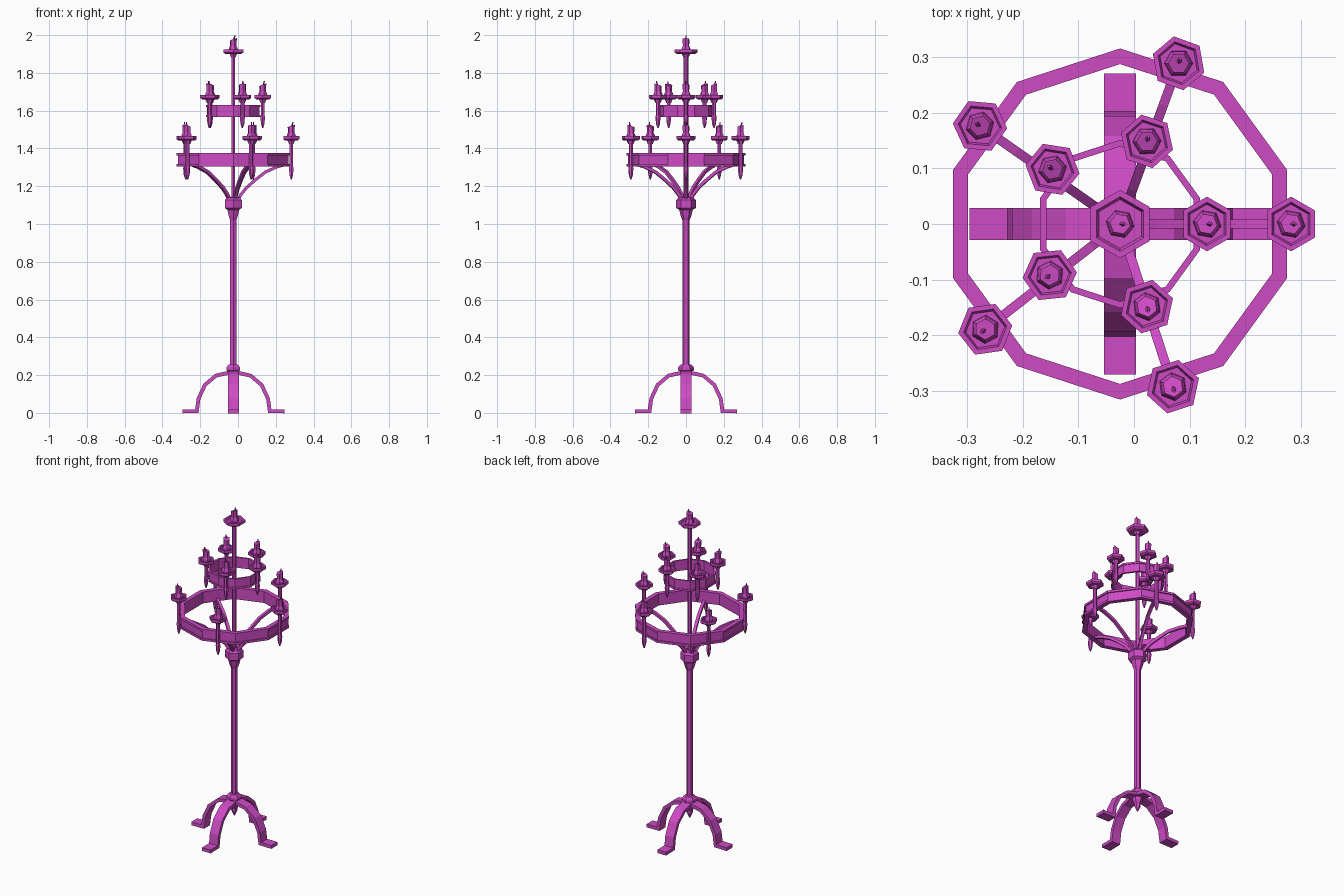
import bpy, bmesh, math
from math import radians, sin, cos, pi
from mathutils import Vector, Matrix

cube = bpy.data.objects.get("Cube")
if cube:
    bpy.data.objects.remove(cube, do_unlink=True)

AXIS_X = -0.025
mat = bpy.data.materials.new("magenta metal")
mat.use_nodes = True
COLOUR = (0.62, 0.07, 0.56, 1)
mat.diffuse_color = COLOUR
mat.node_tree.nodes["Principled BSDF"].inputs["Base Color"].default_value = COLOUR


def finish(bm, name, matrix):
    """Turn a bmesh into a flat shaded object placed by matrix about the stand axis."""
    bmesh.ops.recalc_face_normals(bm, faces=bm.faces)
    mesh = bpy.data.meshes.new(name)
    bm.to_mesh(mesh)
    bm.free()
    mesh.materials.append(mat)
    ob = bpy.data.objects.new(name, mesh)
    bpy.context.collection.objects.link(ob)
    ob.matrix_world = Matrix.Translation((AXIS_X, 0, 0)) @ matrix
    return ob


def lathe(name, profile, matrix=Matrix(), sides=6, closed=False, slant=0.0):
    """Revolve (radius, z) points, with a corner on the y axis; slant tilts the last ring."""
    bm = bmesh.new()
    rings = []
    for i, (r, z) in enumerate(profile):
        ring = []
        for k in range(sides):
            a = pi / 2 + 2 * pi * k / sides
            tilt = slant * r * cos(a + 0.5) if i == len(profile) - 1 else 0
            ring.append(bm.verts.new((r * cos(a), r * sin(a), z + tilt)))
        rings.append(ring)
    pairs = list(zip(rings, rings[1:]))
    if closed:
        pairs.append((rings[-1], rings[0]))
    for lo, hi in pairs:
        for k in range(sides):
            n = (k + 1) % sides
            bm.faces.new((lo[k], lo[n], hi[n], hi[k]))
    if not closed:
        bm.faces.new(rings[0])
        bm.faces.new(rings[-1])
    return finish(bm, name, matrix)


def bar(name, path, width, thick, matrix):
    """Sweep a rectangular section along a path of (radius, z) points."""
    bm = bmesh.new()
    pts = [Vector(p) for p in path]
    rings = []
    for i, p in enumerate(pts):
        before = (p - pts[i - 1]).normalized() if i else None
        after = (pts[i + 1] - p).normalized() if i < len(pts) - 1 else None
        d = ((before or after) + (after or before)).normalized()
        mitre = 1 / max(0.6, d.dot(after or before))
        n = Vector((-d.y, d.x)) * thick / 2 * mitre
        corners = ((p + n, -1), (p + n, 1), (p - n, 1), (p - n, -1))
        rings.append([bm.verts.new((q.x, s * width / 2, q.y)) for q, s in corners])
    for a, b in zip(rings, rings[1:]):
        for k in range(4):
            n = (k + 1) % 4
            bm.faces.new((a[k], a[n], b[n], b[k]))
    bm.faces.new(rings[0])
    bm.faces.new(rings[-1])
    return finish(bm, name, matrix)


def turn(deg):
    return Matrix.Rotation(radians(deg), 4, 'Z')


def candle(name, matrix, pan_z, size=1.0):
    """Drip pan, dripping candle and crooked wick."""
    at = matrix @ Matrix.Translation((0, 0, pan_z))
    rim = 0.049 * size
    lathe(name + "_pan", [(0.014, -0.03), (0.022, -0.012), (rim * 0.8, -0.011), (rim, -0.004),
                          (rim, 0.012), (rim * 0.8, 0.012), (rim * 0.72, 0.002)], at)
    lathe(name + "_candle", [(0.026, 0), (0.024, 0.016), (0.018, 0.03), (0.019, 0.066)],
          at @ turn(20), slant=0.35)
    lean = Matrix.Translation((0.002, 0, 0.06)) @ Matrix.Rotation(0.25, 4, 'Y')
    lathe(name + "_wick", [(0.005, 0), (0.003, 0.027)], at @ lean, sides=4)


# Four arched legs with flat feet
LEG = [(0.01, 0.213), (0.035, 0.21), (0.092, 0.197), (0.15, 0.148), (0.184, 0.075),
       (0.193, 0.009), (0.27, 0.008)]
for i in range(4):
    bar(f"leg_{i + 1}", LEG, 0.058, 0.02, turn(90 * i))

# Collar with a finial below, main pole and hub, thin upper rod
lathe("base_collar", [(0.003, 0.12), (0.017, 0.15), (0.017, 0.165), (0.028, 0.185), (0.032, 0.22),
                      (0.042, 0.225), (0.042, 0.24), (0.03, 0.255), (0.019, 0.257)])
lathe("pole", [(0.019, 0.2), (0.019, 1.04)])
lathe("hub", [(0.019, 1.02), (0.027, 1.04), (0.036, 1.075), (0.052, 1.085), (0.052, 1.127),
              (0.04, 1.14), (0.015, 1.142)])
lathe("upper_rod", [(0.012, 1.13), (0.012, 1.9)])

# Ten sided rings with raised edges on the outside
def ring(name, outer, inner, low, high, lip, step):
    lathe(name, [(inner, low), (outer, low), (outer, low + lip), (outer - step, low + lip),
                 (outer - step, high - lip), (outer, high - lip), (outer, high), (inner, high)],
          sides=10, closed=True)


ring("lower_ring", 0.315, 0.287, 1.305, 1.375, 0.013, 0.007)
ring("upper_ring", 0.151, 0.139, 1.567, 1.63, 0.011, 0.004)

# Spiked candle holders around each ring, and curved struts to the lower one
STRUT = [(0.025, 1.13), (0.04, 1.155), (0.07, 1.192), (0.115, 1.232), (0.17, 1.275),
         (0.23, 1.302), (0.285, 1.318)]
TIERS = [("lower", 0.307, 1.235, 1.453, (0, 70, 145, 218, 288)),
         ("upper", 0.156, 1.507, 1.671, (0, 72, 141, 216, 288))]
for tier, radius, tip, pan_z, angles in TIERS:
    for i, angle in enumerate(angles):
        label = f"{tier}_{i + 1}"
        place = turn(angle) @ Matrix.Translation((radius, 0, 0))
        lathe(label + "_spike", [(0.003, tip), (0.011, tip + 0.025), (0.014, tip + 0.06),
                                 (0.011, tip + 0.07), (0.011, pan_z - 0.01)], place)
        candle(label, place, pan_z)
        if tier == "lower":
            bar(f"strut_{i + 1}", STRUT, 0.017, 0.016, turn(angle))

# Larger candle on top
candle("top", Matrix(), 1.912, 1.25)
